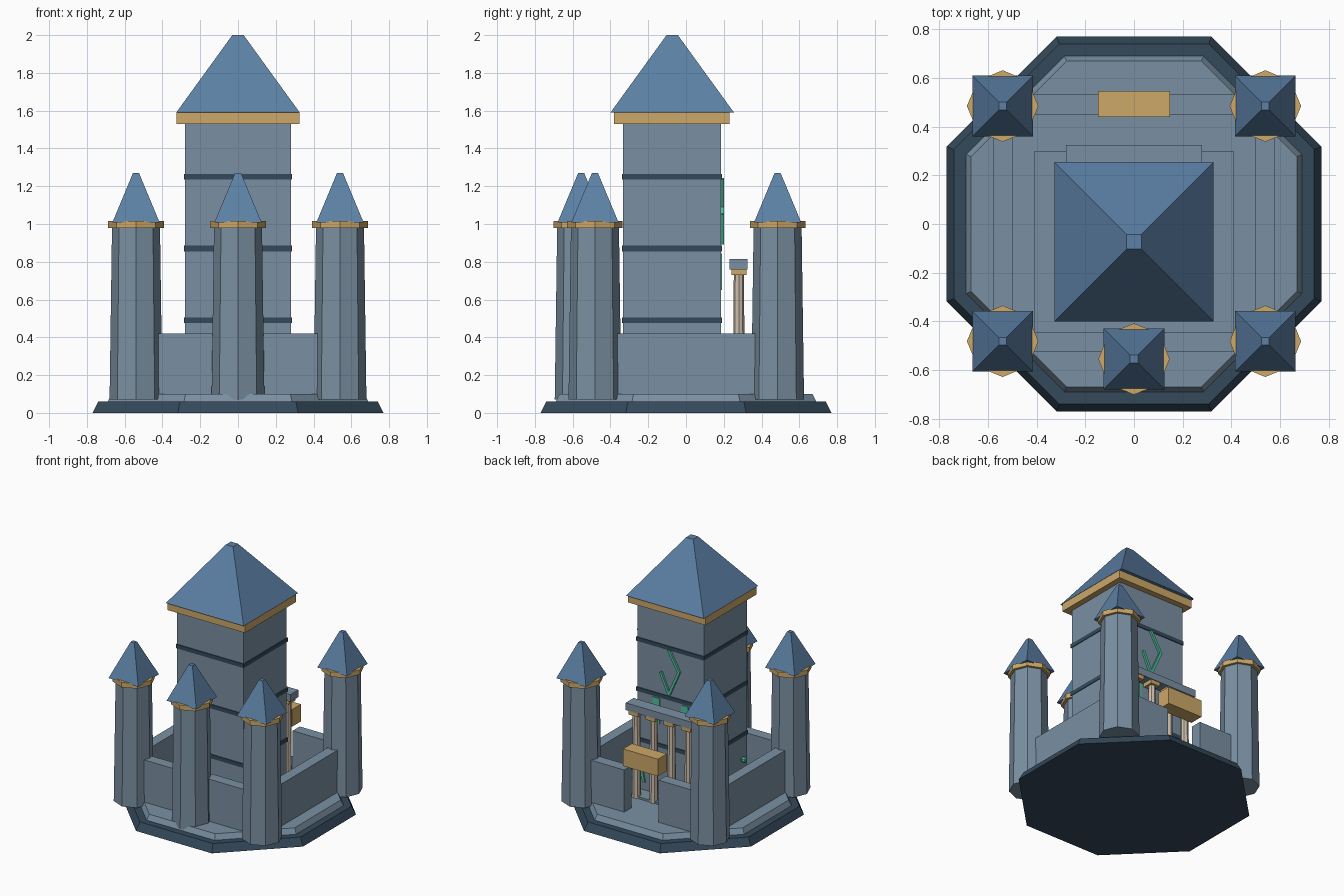
import bpy
import math
from mathutils import Vector

cube = bpy.data.objects.get("Cube")
if cube:
    bpy.data.objects.remove(cube, do_unlink=True)


def material(name, rgb):
    linear = [((c / 255 + 0.055) / 1.055) ** 2.4 for c in rgb] + [1]
    mat = bpy.data.materials.new(name)
    mat.use_nodes = True
    mat.diffuse_color = linear
    mat.node_tree.nodes["Principled BSDF"].inputs["Base Color"].default_value = linear
    return mat


STONE = material("blue_grey_stone", (122, 144, 162))
ROOF = material("blue_slate", (92, 128, 165))
DARK = material("dark_stone", (52, 73, 90))
GOLD = material("gold_trim", (205, 168, 105))
PALE = material("pale_column_stone", (205, 190, 172))
TEAL = material("teal_glow", (80, 190, 160))


def finish(name, mat):
    obj = bpy.context.object
    obj.name = name
    obj.data.materials.append(mat)
    return obj


def box(name, mat, x, y, z):
    """Box from its (low, high) extents on each axis."""
    ends = (x, y, z)
    bpy.ops.mesh.primitive_cube_add(size=1, location=[(a + b) / 2 for a, b in ends])
    bpy.context.object.scale = [b - a for a, b in ends]
    return finish(name, mat)


def prism(name, mat, sides, x, y, z, r_low, r_high, turn=0.0):
    """Tapered prism standing between two heights."""
    bpy.ops.mesh.primitive_cone_add(
        vertices=sides, radius1=r_low, radius2=r_high, depth=z[1] - z[0],
        location=(x, y, sum(z) / 2), rotation=(0, 0, turn))
    return finish(name, mat)


def pyramid(name, x, y, z, half_low, half_high):
    root2 = math.sqrt(2)
    return prism(name, ROOF, 4, x, y, z, half_low * root2, half_high * root2, math.pi / 4)


def stroke(name, start, end, y):
    """Thin glowing bar on the rear wall, between two (x, z) points."""
    a, b = Vector((start[0], y, start[1])), Vector((end[0], y, end[1]))
    d = b - a
    bpy.ops.mesh.primitive_cube_add(
        size=1, location=(a + b) / 2, rotation=(0, math.atan2(d.x, d.z), 0))
    bpy.context.object.scale = (0.02, 0.016, d.length + 0.01)
    return finish(name, TEAL)


# Octagonal base and terrace
EIGHTH = math.pi / 8
apothem = math.cos(EIGHTH)
prism("base", DARK, 8, 0, 0, (0, 0.06), 0.77 / apothem, 0.74 / apothem, EIGHTH)
prism("terrace", STONE, 8, 0, 0, (0.06, 0.10), 0.69 / apothem, 0.67 / apothem, EIGHTH)
box("keep_plinth", STONE, (-0.41, 0.41), (-0.45, 0.30), (0.09, 0.115))

# Central keep with bands, cornice and roof
box("keep", STONE, (-0.28, 0.28), (-0.333, 0.185), (0.10, 1.54))
for i in range(3):
    z = 0.475 + 0.38 * i
    box(f"keep_band_{i + 1}", DARK, (-0.285, 0.285), (-0.339, 0.191), (z, z + 0.03))
box("keep_cornice", GOLD, (-0.325, 0.325), (-0.382, 0.23), (1.53, 1.59))
pyramid("keep_roof", 0, -0.073, (1.59, 2.0), 0.327, 0.03)

# Outer towers
towers = {
    "rear_left": (0.54, 0.485), "rear_right": (-0.54, 0.485),
    "front_left": (0.54, -0.482), "front_right": (-0.54, -0.482),
    "front_middle": (0, -0.555),
}
for name, (x, y) in towers.items():
    prism(f"{name}_tower", STONE, 8, x, y, (0.07, 0.99), 0.14, 0.127)
    prism(f"{name}_tower_collar", GOLD, 8, x, y, (0.98, 1.017), 0.147, 0.147)
    pyramid(f"{name}_tower_roof", x, y, (1.008, 1.27), 0.125, 0.016)

# Curtain walls, with a gateway at the rear
WALL = (0.09, 0.42)
box("front_wall", STONE, (-0.42, 0.42), (-0.527, -0.445), WALL)
for side, s in (("left", 1), ("right", -1)):
    box(f"{side}_wall", STONE, sorted((0.5 * s, 0.58 * s)), (-0.4, 0.4), WALL)
    box(f"rear_{side}_wall", STONE, sorted((0.145 * s, 0.44 * s)), (0.45, 0.535), WALL)
box("gate_beam", GOLD, (-0.147, 0.147), (0.44, 0.547), (0.455, 0.585))

# Rear portico
for i, x in enumerate((-0.22, -0.075, 0.075, 0.22)):
    prism(f"portico_column_{i + 1}", PALE, 8, x, 0.28, (0.10, 0.735), 0.031, 0.027)
    box(f"column_capital_{i + 1}", GOLD, (x - 0.04, x + 0.04), (0.24, 0.32), (0.73, 0.762))
box("portico_beam", STONE, (-0.28, 0.28), (0.23, 0.325), (0.76, 0.815))

# Glowing rune, windows and lamps
rune = ((0.008, 1.235), (-0.076, 1.09), (0.008, 0.9), (0.075, 1.05))
for i in range(3):
    stroke(f"rune_stroke_{i + 1}", rune[i], rune[i + 1], 0.192)
for side, s in (("left", 1), ("right", -1)):
    box(f"{side}_window", TEAL, (0.12 * s - 0.03, 0.12 * s + 0.03), (0.18, 0.19), (0.65, 0.845))
    stroke(f"{side}_door_lamp", (0.24 * s, 0.26), (0.22 * s, 0.18), 0.188)
bpy.ops.mesh.primitive_ico_sphere_add(subdivisions=1, radius=0.025, location=(-0.3, -0.27, 0.31))
finish("side_lamp", TEAL)
